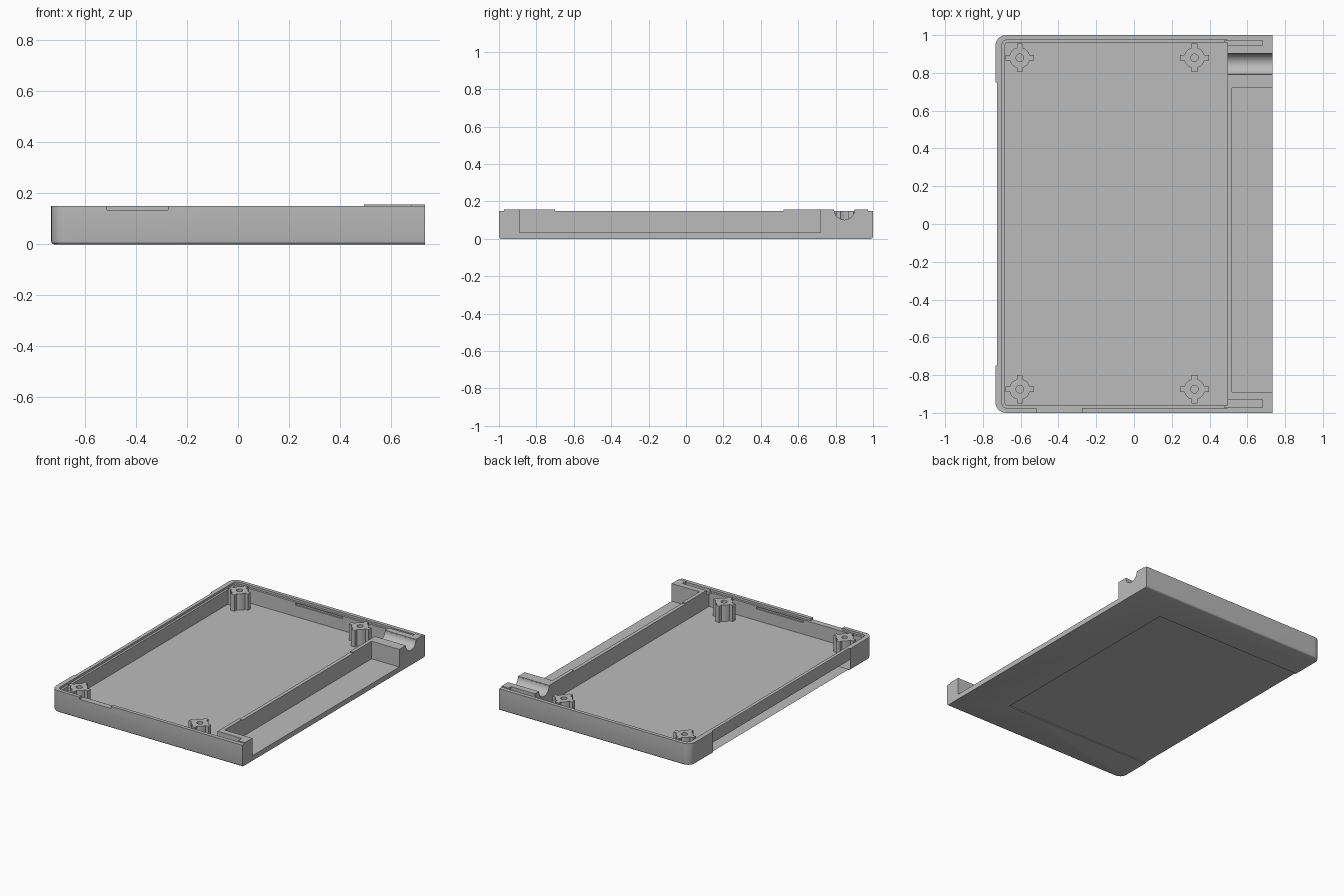
import bpy, bmesh, math
from mathutils import Vector

if "Cube" in bpy.data.objects:
    bpy.data.objects.remove(bpy.data.objects["Cube"], do_unlink=True)

X, Y, TOP, LIP, FLOOR = 0.733, 1.0, 0.15, 0.157, 0.035

grey = bpy.data.materials.new("light grey plastic")
grey.use_nodes = True
grey.diffuse_color = (0.5, 0.5, 0.5, 1)
grey.node_tree.nodes["Principled BSDF"].inputs["Base Color"].default_value = (0.5, 0.5, 0.5, 1)


def prism(name, outline, z0, z1, bevel=0):
    """Extrude an xy outline upward, optionally rounding its bottom rim."""
    bm = bmesh.new()
    base = bm.faces.new([bm.verts.new((x, y, z0)) for x, y in outline])
    ext = bmesh.ops.extrude_face_region(bm, geom=[base])
    verts = [g for g in ext["geom"] if isinstance(g, bmesh.types.BMVert)]
    bmesh.ops.translate(bm, verts=verts, vec=(0, 0, z1 - z0))
    bmesh.ops.recalc_face_normals(bm, faces=bm.faces[:])
    if bevel:
        rim = [e for e in bm.edges if all(abs(v.co.z - z0) < 1e-5 for v in e.verts)
               and not all(v.co.x > X - 1e-4 for v in e.verts)]
        bmesh.ops.bevel(bm, geom=rim, offset=bevel, segments=3, profile=0.5, affect='EDGES')
    mesh = bpy.data.meshes.new(name)
    bm.to_mesh(mesh)
    bm.free()
    mesh.materials.append(grey)
    obj = bpy.data.objects.new(name, mesh)
    bpy.context.collection.objects.link(obj)
    return obj


def box(name, x0, x1, y0, y1, z0, z1):
    return prism(name, [(x0, y0), (x1, y0), (x1, y1), (x0, y1)], z0, z1)


def tray_outline(x0, x1, y, r):
    """Rectangle whose two corners on the low x side are rounded."""
    pts = [(x1, -y), (x1, y)]
    for cy, start in ((y - r, 90), (r - y, 180)):
        for i in range(9):
            a = math.radians(start + i * 90 / 8)
            pts.append((x0 + r + r * math.cos(a), cy + r * math.sin(a)))
    return pts


def circle(cx, cy, r, n=32):
    return [(cx + r * math.cos(i * math.tau / n), cy + r * math.sin(i * math.tau / n))
            for i in range(n)]


def cut(obj, cutter):
    cutter.hide_render = True
    mod = obj.modifiers.new("cut", 'BOOLEAN')
    mod.operation = 'DIFFERENCE'
    mod.solver = 'EXACT'
    mod.object = cutter
    bpy.context.view_layer.objects.active = obj
    bpy.ops.object.modifier_apply(modifier=mod.name)
    bpy.data.objects.remove(cutter, do_unlink=True)


def smooth(obj):
    bpy.ops.object.select_all(action='DESELECT')
    obj.select_set(True)
    bpy.context.view_layer.objects.active = obj
    bpy.ops.object.shade_smooth_by_angle(angle=math.radians(32))


# Tray shell with its main cavity and stepped rim
tray = prism("tray", tray_outline(-X, X, Y, 0.055), 0, TOP, bevel=0.012)
cut(tray, prism("cavity", tray_outline(-0.685, 0.495, 0.96, 0.02), FLOOR, 0.3))
cut(tray, prism("rim_step", tray_outline(-0.70, 0.495, 0.975, 0.03), 0.135, 0.3))

# Side pocket, open on the +x side
cut(tray, box("pocket", 0.52, 0.9, -0.89, 0.72, FLOOR, 0.3))

# Slots carrying the rim step into the end blocks
cut(tray, box("front_slot", 0.48, 0.68, -0.972, -0.93, 0.125, 0.3))
cut(tray, box("back_slot", 0.48, 0.68, 0.945, 0.972, 0.125, 0.3))

# Finger notch in the front rim
cut(tray, box("rim_notch", -0.515, -0.275, -1.1, -0.97, 0.135, 0.3))

# Shallow label recess wrapping the underside and the -x wall
cut(tray, box("under_recess", -0.9, 0.42, -0.75, 0.76, -0.1, 0.006))
cut(tray, box("side_recess", -0.9, -0.724, -0.75, 0.75, -0.1, 0.3))

# Snap grooves inside the long rims
for side in (-1, 1):
    y0, y1 = sorted((side * 0.95, side * 0.968))
    cut(tray, box("snap_groove", -0.23, 0.13, y0, y1, 0.115, 0.128))

# Half-round channel across the back block
channel = prism("channel", circle(0, 0, 0.055, 48), -0.3, 0.3)
for v in channel.data.vertices:
    v.co = Vector((v.co.z + 0.7, 0.847 + v.co.x, LIP + v.co.y))
channel.data.flip_normals()
bm = bmesh.new()
bm.from_mesh(channel.data)
bmesh.ops.recalc_face_normals(bm, faces=bm.faces[:])
bm.to_mesh(channel.data)
bm.free()
cut(tray, channel)
smooth(tray)

# Raised lips on the end blocks and divider wall
lips = [
    ("front_block_lip", 0.495, X, -0.93, -0.89),
    ("front_corner_lip", 0.68, X, -0.972, -0.93),
    ("front_divider_lip", 0.495, 0.52, -0.89, -0.70),
    ("back_divider_lip", 0.495, 0.52, 0.52, 0.72),
    ("back_block_lip", 0.495, X, 0.72, 0.792),
    ("back_channel_lip", 0.495, X, 0.902, 0.945),
    ("back_corner_lip", 0.68, X, 0.945, 0.972),
]
for name, x0, x1, y0, y1 in lips:
    box(name, x0, x1, y0, y1, TOP - 0.002, LIP)

# Screw bosses with four ribs and a pilot hole
boss_outline = []
for q in range(4):
    turn = q * math.pi / 2
    quarter = [(0.053, -0.015), (0.076, -0.015), (0.076, 0.015), (0.053, 0.015)]
    quarter += [(0.055 * math.cos(math.radians(a)), 0.055 * math.sin(math.radians(a)))
                for a in (30, 45, 60)]
    for x, y in quarter:
        boss_outline.append((x * math.cos(turn) - y * math.sin(turn),
                             x * math.sin(turn) + y * math.cos(turn)))
for x, x_name in ((-0.605, "right"), (0.32, "left")):
    for y, y_name in ((-0.875, "front"), (0.88, "back")):
        boss = prism(f"{y_name}_{x_name}_boss",
                     [(x + px, y + py) for px, py in boss_outline], FLOOR - 0.003, TOP - 0.002)
        cut(boss, prism("pilot_hole", circle(x, y, 0.02, 20), 0.06, 0.3))
        smooth(boss)
